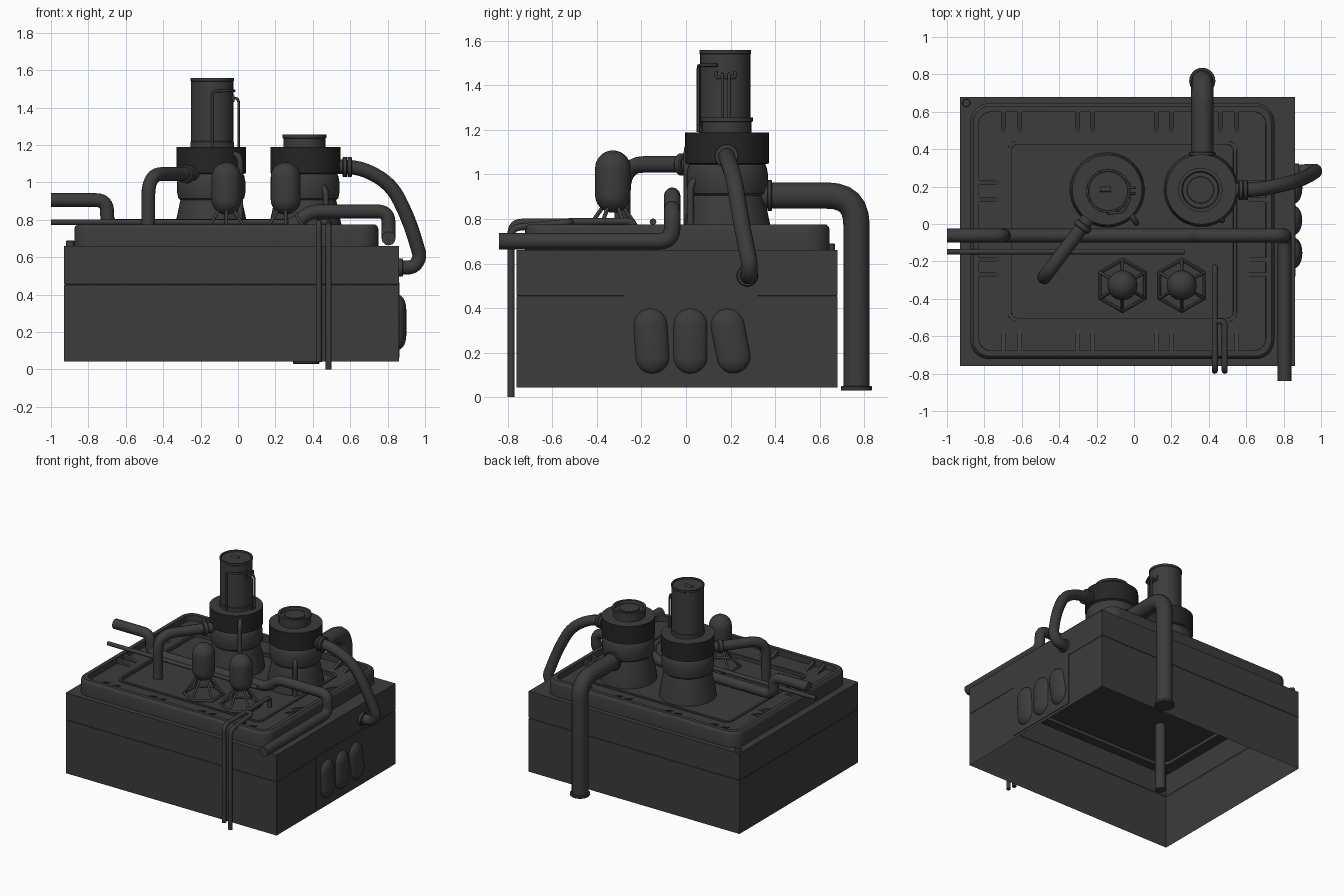
import bpy, bmesh, math
from mathutils import Vector, Matrix

cube = bpy.data.objects.get("Cube")
if cube:
    bpy.data.objects.remove(cube, do_unlink=True)


def material(name, value):
    m = bpy.data.materials.new(name)
    m.use_nodes = True
    colour = (value, value, value, 1)
    m.diffuse_color = colour
    m.node_tree.nodes["Principled BSDF"].inputs["Base Color"].default_value = colour
    return m


GREY = material("dark grey metal", 0.045)
BLACK = material("blackened metal", 0.018)


def finish(ob, angle=35):
    bpy.ops.object.select_all(action='DESELECT')
    ob.select_set(True)
    bpy.context.view_layer.objects.active = ob
    bpy.ops.object.shade_smooth_by_angle(angle=math.radians(angle))
    return ob


def from_bmesh(name, bm):
    bmesh.ops.remove_doubles(bm, verts=bm.verts, dist=0.0002)
    bmesh.ops.recalc_face_normals(bm, faces=bm.faces)
    me = bpy.data.meshes.new(name)
    bm.to_mesh(me)
    bm.free()
    me.materials.append(GREY)
    ob = bpy.data.objects.new(name, me)
    bpy.context.collection.objects.link(ob)
    return finish(ob)


def skin(name, loops, cap_end=False):
    """Bridge a list of equal-length point loops."""
    bm = bmesh.new()
    rings = [[bm.verts.new(p) for p in loop] for loop in loops]
    n = len(rings[0])
    for a, b in zip(rings, rings[1:]):
        for i in range(n):
            j = (i + 1) % n
            bm.faces.new((a[i], a[j], b[j], b[i]))
    if cap_end:
        bm.faces.new(rings[-1])
    return from_bmesh(name, bm)


def lathe(name, profile, origin, axis=(0, 0, 1), seg=32, squash=1):
    """Revolve (radius, height) pairs about an axis; squash flattens along x."""
    rot = Vector((0, 0, 1)).rotation_difference(Vector(axis)).to_matrix()
    loops = [[Vector(origin) + rot @ Vector((squash * r * math.cos(t), r * math.sin(t), h))
              for t in (2 * math.pi * i / seg for i in range(seg))]
             for r, h in profile]
    return skin(name, loops)


def disc(name, origin, axis, r, length):
    h = length / 2
    b = min(r, length) * 0.15
    return lathe(name, [(0, -h), (r - b, -h), (r, b - h), (r, h - b), (r - b, h), (0, h)],
                 origin, axis, 24)


def fillet(points, radius, steps=6):
    pts = [Vector(p) for p in points]
    out = [pts[0]]
    for a, b, c in zip(pts, pts[1:], pts[2:]):
        d = min(radius, (a - b).length * 0.49, (c - b).length * 0.49)
        p, q = b + (a - b).normalized() * d, b + (c - b).normalized() * d
        for i in range(steps + 1):
            t = i / steps
            out.append(p * (1 - t) ** 2 + b * 2 * t * (1 - t) + q * t * t)
    return out + [pts[-1]]


def tube(name, points, r, bend=0.1, closed=False, sides=4):
    cu = bpy.data.curves.new(name, 'CURVE')
    cu.dimensions = '3D'
    cu.bevel_depth = r
    cu.bevel_resolution = sides
    cu.use_fill_caps = True
    pts = fillet(points, bend) if bend else [Vector(p) for p in points]
    sp = cu.splines.new('POLY')
    sp.points.add(len(pts) - 1)
    for s, p in zip(sp.points, pts):
        s.co = (*p, 1)
    sp.use_cyclic_u = closed
    cu.materials.append(GREY)
    ob = bpy.data.objects.new(name, cu)
    bpy.context.collection.objects.link(ob)
    bpy.ops.object.select_all(action='DESELECT')
    ob.select_set(True)
    bpy.context.view_layer.objects.active = ob
    bpy.ops.object.convert(target='MESH')
    return finish(bpy.context.object, 50)


def rounded(x0, x1, y0, y1, r, z, seg=8):
    loop = []
    for k, (cx, cy) in enumerate(((x1 - r, y1 - r), (x0 + r, y1 - r),
                                  (x0 + r, y0 + r), (x1 - r, y0 + r))):
        for i in range(seg + 1):
            t = math.pi / 2 * (k + i / seg)
            loop.append((cx + r * math.cos(t), cy + r * math.sin(t), z))
    return loop


# Open-bottomed casing with a hairline seam
def wall(inset, z):
    return rounded(-0.93 + inset, 0.86 - inset, -0.76 + inset, 0.68 - inset, 0, z)


def deck(inset, z, r):
    return rounded(-0.875 + inset, 0.75 - inset, -0.722 + inset, 0.645 - inset, r, z)


skin("casing", [wall(0, 0.043), wall(0, 0.451), wall(0.002, 0.453), wall(0.002, 0.455),
                wall(0, 0.457), wall(0, 0.66), deck(0, 0.66, 0.1)])

# Ceiling inside the casing, stepped up from a flat border
skin("casing_ceiling", [wall(0.001, 0.625), deck(0.03, 0.625, 0.08), deck(0.03, 0.65, 0.08)], True)

# Rounded top cover with rim, channel, thin ridge and sunken inner panel
skin("top_cover", [deck(0, 0.66, 0.1), deck(0, 0.752, 0.1), deck(0.005, 0.766, 0.095),
                   deck(0.016, 0.775, 0.085), deck(0.045, 0.775, 0.065),
                   deck(0.046, 0.73, 0.064), deck(0.2, 0.73, 0.05),
                   deck(0.201, 0.738, 0.049), deck(0.219, 0.738, 0.035),
                   deck(0.22, 0.715, 0.034)], True)


# Wedge ribs in the channel
def rib(origin, direction):
    d = Vector(direction)
    s = Vector((-d.y, d.x, 0)) * 0.012
    o = Vector(origin)
    bm = bmesh.new()
    ends = [[bm.verts.new(o + k * s + p) for p in
             (Vector((0, 0, 0)), Vector((0, 0, 0.038)), d * 0.115)]
            for k in (-1, 1)]
    a, b = ends
    bm.faces.new(a)
    bm.faces.new(b)
    for i in range(3):
        j = (i + 1) % 3
        bm.faces.new((a[i], a[j], b[j], b[i]))
    from_bmesh("channel_rib", bm)


for x in (-0.7, -0.61, -0.3, -0.22, 0.12, 0.2, 0.46, 0.55):
    rib((x, 0.6, 0.73), (0, -1, 0))
    rib((x, -0.677, 0.73), (0, 1, 0))
for y in (0.22, 0.13, -0.19, -0.27):
    rib((-0.83, y, 0.73), (1, 0, 0))
    rib((0.705, y, 0.73), (-1, 0, 0))
disc("corner_bolt", (-0.897, 0.647, 0.67), (0, 0, 1), 0.022, 0.04)

# Two towers with blackened collars
TOWER = [(0.2, 0.71), (0.194, 0.77), (0.165, 0.905), (0.176, 0.915), (0.183, 0.95),
         (0.183, 1.0), (0.176, 1.035), (0.17, 1.045), (0.187, 1.05), (0.187, 1.188), (0, 1.188)]
for name, x, y in (("tall_tower", -0.143, 0.182), ("short_tower", 0.36, 0.185)):
    ob = lathe(name, TOWER, (x, y, 0), seg=40)
    ob.data.materials.append(BLACK)
    for f in ob.data.polygons:
        if f.center.z > 1.06 and abs(f.normal.z) < 0.5:
            f.material_index = 1

# Tall stack and short cap
AX, AY, BX, BY = -0.138, 0.176, 0.355, 0.182
lathe("tall_stack", [(0.117, 1.18), (0.117, 1.215), (0.113, 1.22), (0.113, 1.54), (0.116, 1.543),
                     (0.116, 1.558), (0.106, 1.558), (0.104, 1.548), (0, 1.548)], (AX, AY, 0))
tube("stack_hatch", [(AX - 0.045, AY + 0.008, 1.545), (AX + 0.015, AY + 0.008, 1.545)], 0.014, 0)
lathe("short_cap", [(0.112, 1.18), (0.112, 1.235), (0.118, 1.238), (0.118, 1.256), (0.1, 1.256),
                    (0.095, 1.235), (0.072, 1.235), (0.07, 1.248), (0, 1.248)], (BX, BY, 0))

# Thin lines on the stack
tube("stack_line", [(AX, 0.055, 1.19), (AX, 0.055, 1.487), (-0.055, 0.065, 1.49),
                    (-0.02, 0.14, 1.49)], 0.007, 0.02)
for y in (0.163, 0.193):
    tube("stack_rod", [(-0.04, y, 1.45), (0.003, y, 1.45), (0.003, y, 1.19)], 0.007, 0.03)
tube("rod_bracket", [(-0.025, 0.135, 1.465), (-0.025, 0.135, 1.435),
                     (-0.025, 0.22, 1.435), (-0.025, 0.22, 1.465)], 0.007, 0.01)

# Small risers against the towers
for x, y, z, cx in ((0.012, 0.005, 1.15, -0.05), (0.47, 0.02, 0.98, 0.41)):
    tube("tower_riser", [(x, y, 0.71), (x, y, z), (cx, y + 0.1, z)], 0.016, 0.06)

# Elbow pipe from the tall tower down through the deck
tube("elbow_pipe", [(-0.22, 0.06, 1.045), (-0.48, -0.285, 1.045), (-0.48, -0.285, 0.13)], 0.037, 0.12)
disc("elbow_flange", (-0.275, -0.013, 1.045), (-0.6, -0.8, 0), 0.05, 0.035)

# Rear exhaust pipe
tube("rear_pipe", [(0.365, 0.3, 0.905), (0.365, 0.765, 0.905), (0.365, 0.765, 0.035)], 0.059, 0.13)
disc("rear_pipe_foot", (0.365, 0.765, 0.04), (0, 0, 1), 0.07, 0.02)
disc("rear_pipe_flange", (0.365, 0.375, 0.905), (0, 1, 0), 0.07, 0.02)

# Side hose from the short tower to the casing
tube("side_hose", [(0.5, 0.182, 1.085), (0.66, 0.182, 1.08), (0.82, 0.215, 0.99),
                   (0.915, 0.245, 0.8), (0.975, 0.285, 0.6), (0.94, 0.285, 0.545),
                   (0.84, 0.275, 0.545)], 0.038, 0.12)
for x in (0.572, 0.597):
    disc("hose_flange", (x, 0.182, 1.083), (1, 0, 0), 0.054, 0.024)
disc("hose_socket", (0.868, 0.275, 0.545), (1, 0, 0), 0.048, 0.03)

# Long cross pipe, stepping over the deck edge on both sides
tube("cross_pipe", [(-1.0, -0.062, 0.905), (-0.7, -0.062, 0.905), (-0.7, -0.062, 0.766),
                    (0.3, -0.062, 0.766), (0.38, -0.062, 0.845), (0.805, -0.062, 0.845),
                    (0.805, -0.062, 0.7), (0.805, -0.84, 0.7)], 0.037, 0.06)
tube("thin_cross_pipe", [(-1.0, -0.148, 0.787), (0.27, -0.148, 0.787)], 0.015, 0)

# Drain lines down the front
tube("drain_line_long", [(0.432, -0.23, 0.71), (0.432, -0.23, 0.79), (0.432, -0.785, 0.785),
                         (0.432, -0.785, 0.04)], 0.016, 0.05)
tube("drain_line_branch", [(0.432, -0.52, 0.785), (0.485, -0.52, 0.785), (0.485, -0.785, 0.76),
                           (0.485, -0.785, 0.0)], 0.016, 0.04)


# Capsule vessels
def capsule(name, centre, axis, r, length, squash=1):
    h = length / 2 - r
    arc = [(r * math.cos(t), r * math.sin(t)) for t in (math.pi / 2 * i / 7 for i in range(8))]
    lathe(name, [(a, -h - b) for a, b in reversed(arc)] + [(a, h + b) for a, b in arc],
          centre, axis, squash=squash)


for x in (-0.062, 0.255):
    capsule("deck_vessel", (x, -0.328, 0.968), (0, 0, 1), 0.08, 0.28)
    hexagon = [Vector((math.sin(math.pi / 3 * i), math.cos(math.pi / 3 * i), 0)) for i in range(6)]
    base = Vector((x, -0.328, 0.722))
    tube("vessel_base_ring", [base + v * 0.138 for v in hexagon], 0.01, 0, True, 2)
    for v in hexagon:
        tube("vessel_leg", [base + v * 0.138, base + v * 0.05 + Vector((0, 0, 0.125))],
             0.009, 0, sides=2)

# Side panel with three flattened capsules
bm = bmesh.new()
bmesh.ops.create_cube(bm, size=1, matrix=Matrix.Translation((0.86, 0.02, 0.265))
                      @ Matrix.Diagonal((0.009, 0.6, 0.4, 1)))
from_bmesh("side_panel", bm)
for y, lean in ((-0.155, -0.06), (0.02, 0.0), (0.2, -0.19)):
    capsule("side_capsule", (0.855, y, 0.252), (0, math.sin(lean), math.cos(lean)),
            0.077, 0.295, 0.58)
